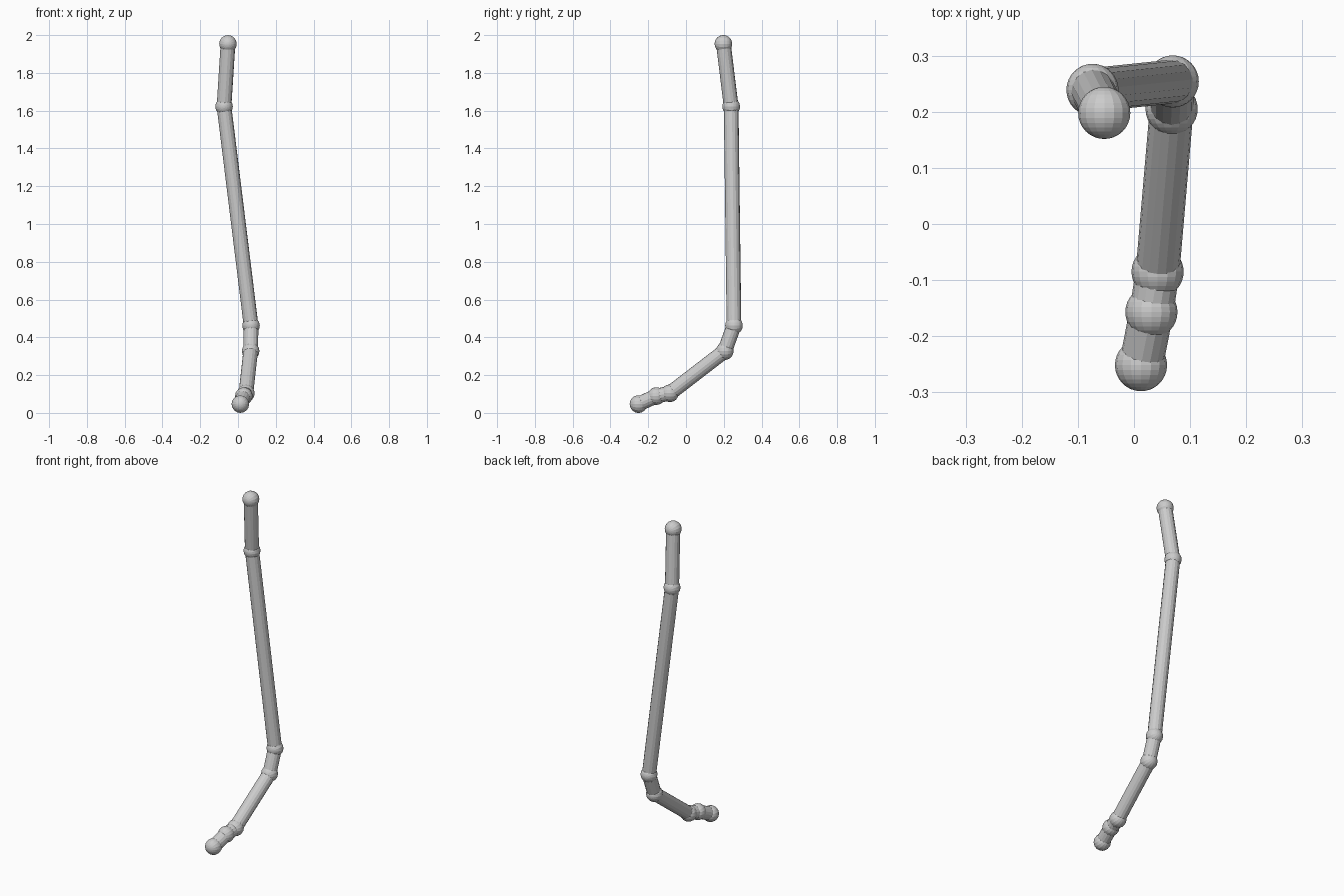
import bpy
from math import pi
from mathutils import Vector

if "Cube" in bpy.data.objects:
    bpy.data.objects.remove(bpy.data.objects["Cube"])

JOINT_R, TUBE_R, SIDES = 0.0465, 0.039, 16

# Joint centres along the chain, from the top end to the foot end
joints = [Vector(p) for p in (
    (-0.053, 0.198, 1.9535),
    (-0.074, 0.239, 1.622),
    (0.069, 0.254, 0.462),
    (0.067, 0.205, 0.327),
    (0.042, -0.085, 0.104),
    (0.031, -0.157, 0.089),
    (0.0125, -0.2515, 0.0465),
)]


def ball(name, centre):
    # faceted ball, poles along y
    bpy.ops.mesh.primitive_uv_sphere_add(segments=SIDES, ring_count=SIDES, radius=JOINT_R,
                                         location=centre, rotation=(pi / 2, 0, 0))
    bpy.context.object.name = name


def tube(name, a, b):
    # straight faceted tube between two joints
    d = b - a
    bpy.ops.mesh.primitive_cylinder_add(vertices=SIDES, radius=TUBE_R, depth=d.length,
                                        location=(a + b) / 2,
                                        rotation=d.to_track_quat('Z', 'Y').to_euler())
    bpy.context.object.name = name


# Joint balls
for i, p in enumerate(joints):
    ball(f"joint_ball_{i + 1}", p)

# Connecting tubes
for i, (a, b) in enumerate(zip(joints, joints[1:])):
    tube(f"tube_segment_{i + 1}", a, b)
